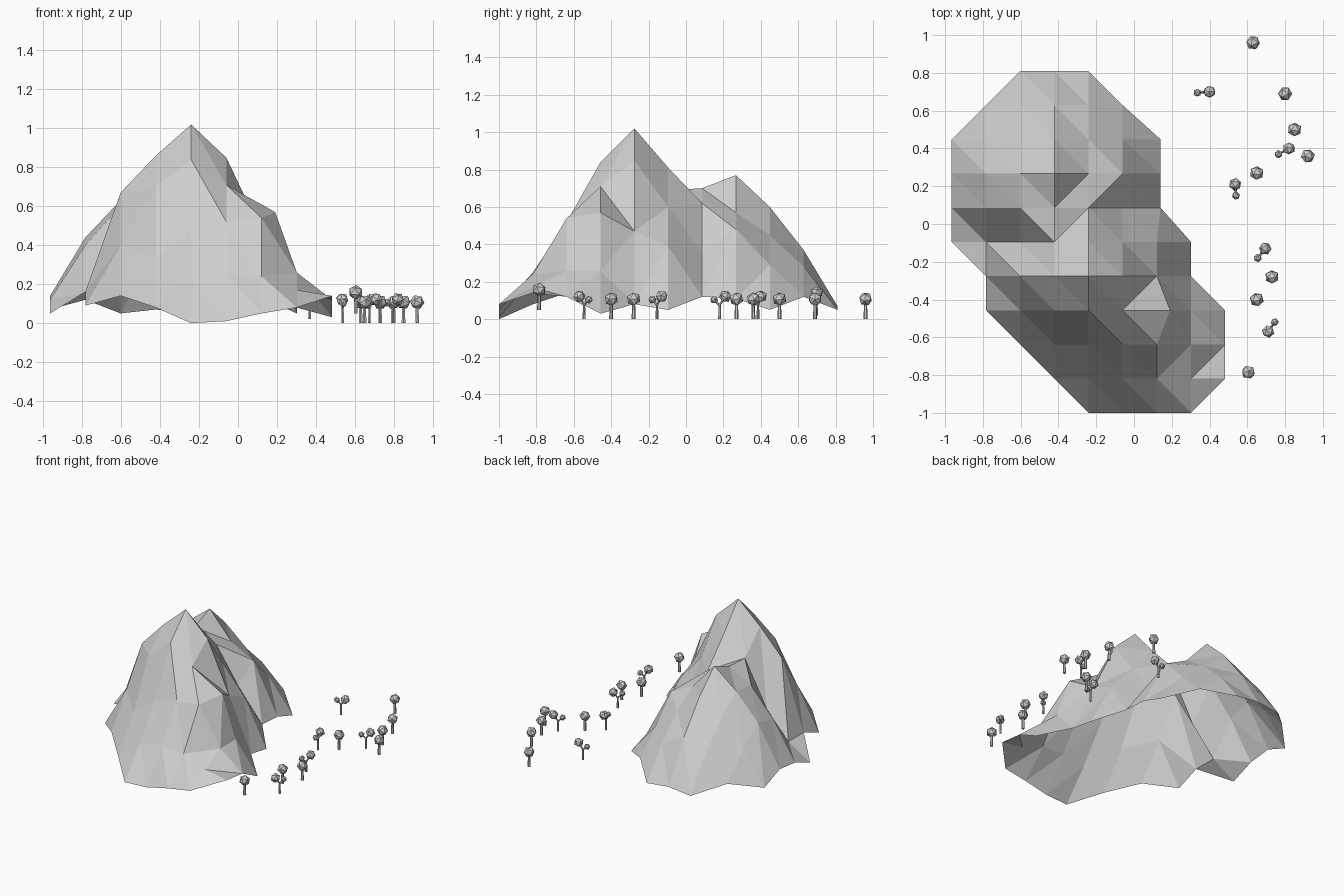
import bpy, bmesh, math, random
from mathutils import Vector, Euler

random.seed(4)
old = bpy.data.objects.get("Cube")
if old:
    bpy.data.objects.remove(old, do_unlink=True)

stone = bpy.data.materials.new("light_grey")
stone.use_nodes = True
grey = (0.62, 0.62, 0.62, 1)
stone.diffuse_color = grey
stone.node_tree.nodes["Principled BSDF"].inputs["Base Color"].default_value = grey


def finish(bm, name):
    mesh = bpy.data.meshes.new(name)
    bm.to_mesh(mesh)
    bm.free()
    mesh.materials.append(stone)
    obj = bpy.data.objects.new(name, mesh)
    bpy.context.scene.collection.objects.link(obj)
    return obj


# Mountain: heights in hundredths on a regular grid, front row first, -- is empty
STEP = 0.181
HEIGHTS = """
-- -- -- -- 0 1 5 8 --
-- -- -- 8 22 25 24 17 14
-- -- 14 34 48 52 54 26 12
-- 9 40 70 84 71 57 26 3
-- 16 67 86 102 85 47 8 --
5 16 36 69 81 60 39 5 --
12 40 60 70 62 36 12 -- --
14 44 63 77 57 48 11 -- --
7 30 48 60 45 29 5 -- --
-- 12 30 37 28 12 -- -- --
-- -- 5 7 5 -- -- -- --
"""
# Cells (column, row) whose crease runs the other way
RISING = {(3, 6), (4, 6), (6, 1), (7, 1), (5, 3), (3, 5)}


def build_mountain():
    bm = bmesh.new()
    grid = {}
    for row, line in enumerate(HEIGHTS.split("\n")[1:-1]):
        for col, cell in enumerate(line.split()):
            if cell == "--":
                continue
            x = -0.965 + col * STEP
            y = -1 + row * STEP
            if (col, row) == (6, 3):      # overhanging outcrop
                x += 0.07
            elif col == 6 and row > 5:
                x += 0.02
            grid[col, row] = bm.verts.new((x, y, int(cell) / 100))
    for col in range(8):
        for row in range(10):
            keys = [(col, row), (col + 1, row), (col + 1, row + 1), (col, row + 1)]
            ring = [grid[k] for k in keys if k in grid]
            if len(ring) == 3:
                bm.faces.new(ring)
            elif len(ring) == 4:
                a, b, c, d = ring
                if (col, row) in RISING:
                    bm.faces.new((a, b, c))
                    bm.faces.new((a, c, d))
                else:
                    bm.faces.new((a, b, d))
                    bm.faces.new((b, c, d))
    return finish(bm, "mountain")


# Tree parts
def add_limb(bm, start, end, r1, r2):
    start, end = Vector(start), Vector(end)
    axis = end - start
    made = bmesh.ops.create_cone(bm, cap_ends=True, segments=6, radius1=r1,
                                 radius2=r2, depth=axis.length)["verts"]
    turn = Vector((0, 0, 1)).rotation_difference(axis)
    for v in made:
        v.co = turn @ v.co + (start + end) / 2


def add_crown(bm, centre, radius):
    made = bmesh.ops.create_icosphere(bm, subdivisions=1, radius=radius)["verts"]
    turn = Euler([random.uniform(0, math.pi) for _ in range(3)]).to_matrix()
    for v in made:
        v.co = turn @ v.co + Vector(centre)


def single_tree(name, x, y, base=0):
    bm = bmesh.new()
    add_limb(bm, (x, y, base), (x, y, base + 0.09), 0.011, 0.008)
    add_crown(bm, (x, y, base + 0.108), 0.038)
    finish(bm, name)


def forked_tree(name, x, y, dx, dy, base=0):
    bm = bmesh.new()
    fx, fy = x + dx * 0.5, y + dy * 0.5
    fork = (fx, fy, base + 0.075)
    add_limb(bm, (fx, fy, base), fork, 0.008, 0.006)
    for centre, radius in (((x, y, base + 0.122), 0.034),
                           ((x + dx, y + dy, base + 0.104), 0.022)):
        add_limb(bm, fork, centre, 0.006, 0.005)
        add_crown(bm, centre, radius)
    finish(bm, name)


build_mountain()

SINGLE = [(0.63, 0.96), (0.8, 0.69), (0.85, 0.5), (0.92, 0.36), (0.65, 0.27),
          (0.73, -0.28), (0.65, -0.4)]
for i, (x, y) in enumerate(SINGLE):
    single_tree(f"tree_{i + 1}", x, y)
single_tree("tree_on_rise", 0.605, -0.785, 0.05)

# Large crown position, then offset of the small crown
FORKED = [(0.82, 0.4, -0.055, -0.03), (0.535, 0.21, 0.005, -0.06),
          (0.695, -0.13, -0.04, -0.05), (0.71, -0.57, 0.035, 0.05)]
for i, spot in enumerate(FORKED):
    forked_tree(f"forked_tree_{i + 1}", *spot)
forked_tree("forked_tree_on_rise", 0.4, 0.7, -0.065, -0.005, 0.02)
